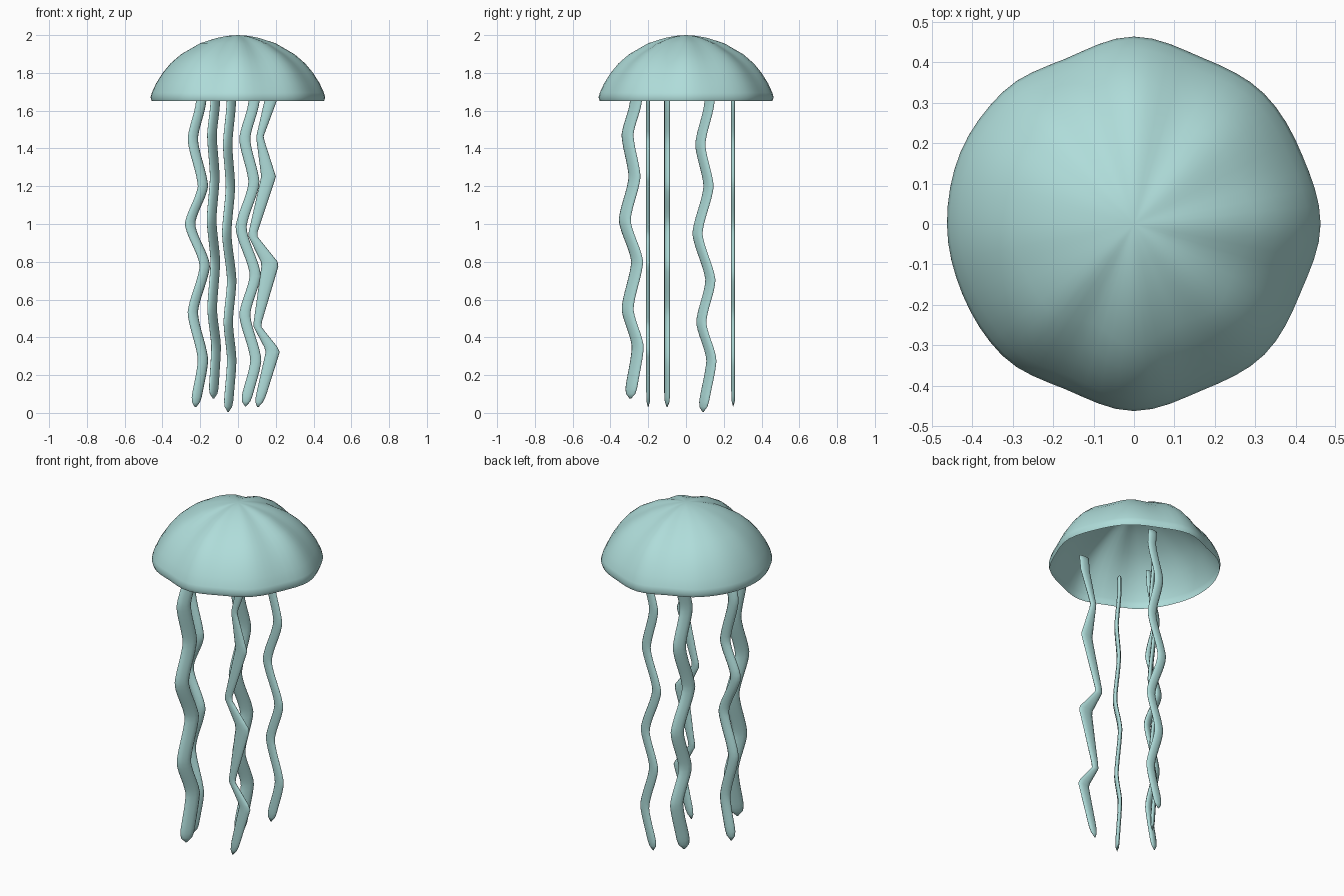
import bpy, bmesh, math

if "Cube" in bpy.data.objects:
    bpy.data.objects.remove(bpy.data.objects["Cube"])

mat = bpy.data.materials.new("pale aqua")
mat.diffuse_color = (0.43, 0.72, 0.70, 1)
mat.use_nodes = True
mat.node_tree.nodes["Principled BSDF"].inputs["Base Color"].default_value = mat.diffuse_color


def lerp_smooth(knots, z, smooth=True):
    """Interpolate (z, value) knots listed from top to bottom."""
    if z >= knots[0][0]:
        return knots[0][1]
    for (z0, a), (z1, b) in zip(knots, knots[1:]):
        if z >= z1:
            t = (z0 - z) / (z0 - z1)
            if smooth:
                t = 0.5 * t + 0.5 * (0.5 - 0.5 * math.cos(math.pi * t))
            return a + (b - a) * t
    return knots[-1][1]


def finish(bm, name, angle=60):
    bmesh.ops.recalc_face_normals(bm, faces=bm.faces)
    me = bpy.data.meshes.new(name)
    bm.to_mesh(me)
    bm.free()
    for p in me.polygons:
        p.use_smooth = True
    me.materials.append(mat)
    ob = bpy.data.objects.new(name, me)
    bpy.context.collection.objects.link(ob)
    return ob


def bridge(bm, a, b):
    n = len(a)
    for i in range(n):
        bm.faces.new((a[i], a[(i + 1) % n], b[(i + 1) % n], b[i]))


# Bell: open lobed dome, rim radius every 22.5 degrees
RIM = [.462, .450, .456, .445, .464, .443, .461, .465,
       .463, .459, .461, .443, .463, .445, .457, .446]
PROFILE = [(.12, 1.996), (.24, 1.985), (.43, 1.957), (.65, 1.898), (.77, 1.85),
           (.86, 1.80), (.935, 1.745), (.985, 1.695), (1.0, 1.67), (.985, 1.65)]
bm = bmesh.new()
N = 64
apex = bm.verts.new((0, 0, 2.0))
prev = None
for f, z in PROFILE:
    ring = []
    for i in range(N):
        u = i / N * 16
        k = int(u)
        t = u - k
        t = t * t * (3 - 2 * t)
        r = RIM[k] * (1 - t) + RIM[(k + 1) % 16] * t
        flute = (r - 0.462) * 2.2 * math.sin(math.pi * f)   # deeper flutes mid-height
        r = f * r + flute * 0.6
        a = 2 * math.pi * i / N
        ring.append(bm.verts.new((r * math.cos(a), r * math.sin(a), z)))
    if prev:
        bridge(bm, prev, ring)
    else:
        for i in range(N):
            bm.faces.new((apex, ring[i], ring[(i + 1) % N]))
    prev = ring
finish(bm, "bell")


# Tentacles: wavy flattened ribbons with rounded tips
def tentacle(name, xs, ys, bottom, direction, width, thick, smooth=True):
    bm = bmesh.new()
    top, steps, sides = 1.73, 64, 10
    c, s = math.cos(math.radians(direction)), math.sin(math.radians(direction))
    prev = None
    for j in range(steps + 1):
        z = top + (bottom - top) * j / steps
        x, y = lerp_smooth(xs, z, smooth), lerp_smooth(ys, z, smooth)
        w = lerp_smooth(width, z, smooth) / 2
        d = min(1, (z - bottom) / 0.07)
        k = max(0.12, math.sqrt(max(0, 1 - (1 - d) ** 2)))
        ring = []
        for i in range(sides):
            a = 2 * math.pi * i / sides
            p, q = w * k * math.cos(a), thick / 2 * k * math.sin(a)
            ring.append(bm.verts.new((x + p * c - q * s, y + p * s + q * c, z)))
        if prev:
            bridge(bm, prev, ring)
        else:
            bm.faces.new(ring)
        prev = ring
    bm.faces.new(prev)
    finish(bm, name)


even = [(2, .058), (0, .058)]
tentacle("left_tentacle",
         [(1.73, -.19), (1.65, -.195), (1.45, -.24), (1.2, -.185), (1.0, -.255), (.78, -.175),
          (.53, -.24), (.28, -.185), (.03, -.225)],
         [(2, -.1), (0, -.1)], .03, 20, even, .026)
tentacle("front_tentacle",
         [(1.73, -.115), (1.65, -.12), (1.47, -.138), (1.25, -.123), (1.02, -.14), (.8, -.12),
          (.55, -.137), (.35, -.116), (.08, -.13)],
         [(1.73, -.26), (1.65, -.265), (1.47, -.31), (1.25, -.272), (1.02, -.325), (.8, -.258),
          (.55, -.31), (.35, -.255), (.08, -.295)], .075, 52, [(2, .08), (0, .08)], .024)
tentacle("middle_tentacle",
         [(1.73, -.03), (1.65, -.035), (1.42, -.055), (1.2, -.04), (.95, -.06), (.7, -.033),
          (.48, -.052), (.28, -.033), (.01, -.052)],
         [(1.73, .13), (1.65, .125), (1.42, .075), (1.2, .12), (.95, .06), (.7, .13),
          (.48, .08), (.28, .135), (.01, .09)], .005, 48, [(2, .072), (0, .072)], .024)
tentacle("back_tentacle",
         [(1.73, .08), (1.65, .085), (1.45, .035), (1.22, .085), (.98, .015), (.73, .092),
          (.52, .035), (.28, .095), (.04, .04)],
         [(2, .25), (0, .25)], .035, 0, even, .022)
tentacle("right_tentacle",
         [(1.73, .18), (1.65, .172), (1.46, .115), (1.25, .162), (.94, .075), (.79, .172),
          (.46, .1), (.33, .186), (.03, .105)],
         [(2, -.2), (0, -.2)], .03, 0,
         [(2, .07), (1.65, .065), (1.46, .038), (1.25, .078), (.94, .045), (.79, .092),
          (.46, .04), (.33, .075), (.05, .05)], .022, False)
